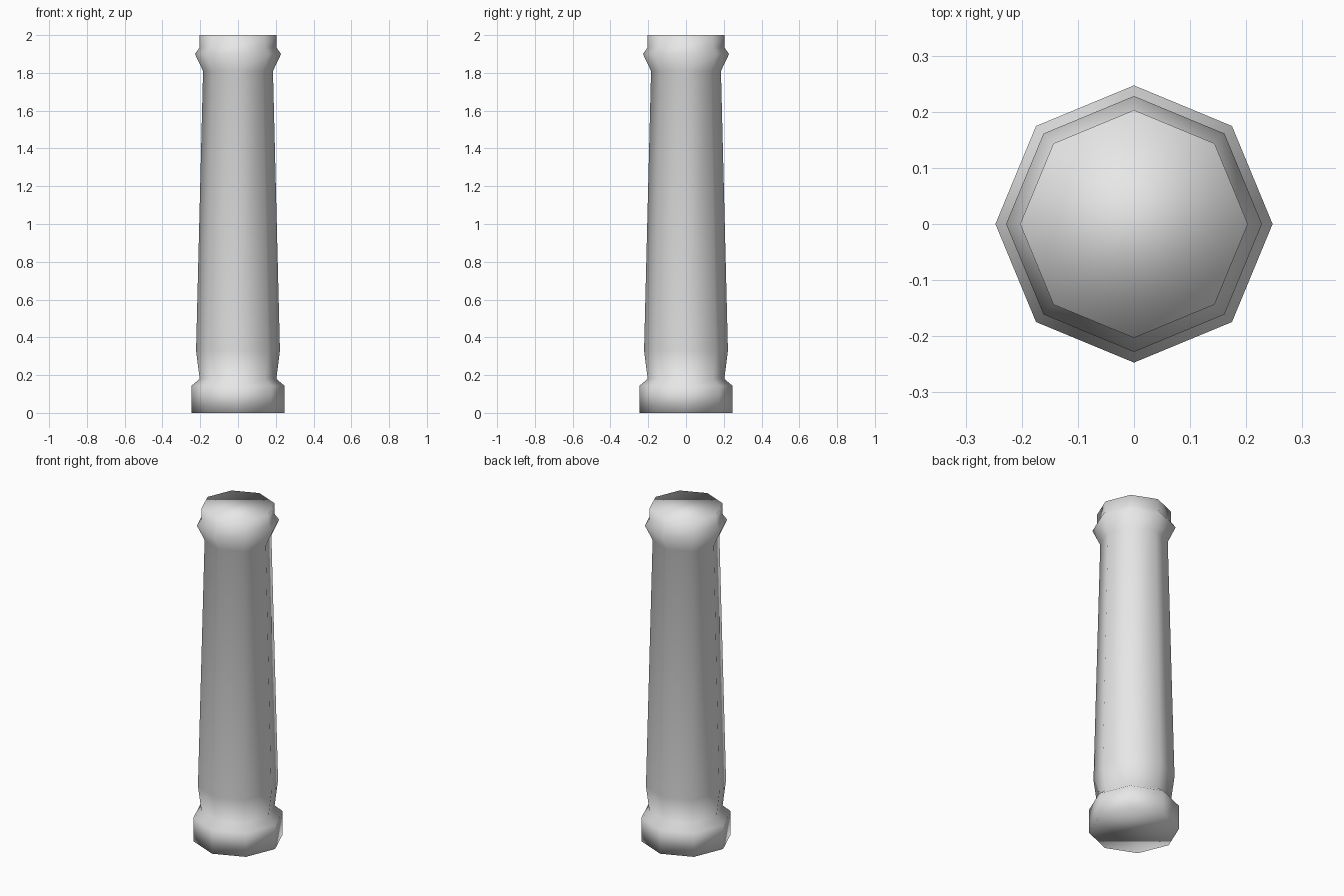
import bpy, bmesh
from math import cos, sin, tau

cube = bpy.data.objects.get("Cube")
if cube:
    bpy.data.objects.remove(cube, do_unlink=True)

SIDES = 8

# Plain stone colour
stone = bpy.data.materials.new("light_grey_stone")
stone.use_nodes = True
colour = (0.8, 0.8, 0.8, 1)
stone.diffuse_color = colour
stone.node_tree.nodes["Principled BSDF"].inputs["Base Color"].default_value = colour

# Column profile from foot to top: (radius, height)
profile = [
    (0.247, 0), (0.247, 0.143),        # base block
    (0.203, 0.18), (0.222, 0.33),      # neck and swelling
    (0.185, 1.81),                     # tapered shaft
    (0.228, 1.9), (0.203, 1.935),      # collar
    (0.203, 2),                        # top block
]

# Eight-sided column, closed at both ends
bm = bmesh.new()
rings = [[bm.verts.new((r * cos(tau * i / SIDES), r * sin(tau * i / SIDES), z))
          for i in range(SIDES)] for r, z in profile]
for low, high in zip(rings, rings[1:]):
    for i in range(SIDES):
        j = (i + 1) % SIDES
        bm.faces.new((low[i], low[j], high[j], high[i]))
bm.faces.new(rings[0][::-1])
bm.faces.new(rings[-1])
for face in bm.faces:
    face.smooth = True

mesh = bpy.data.meshes.new("column")
bm.to_mesh(mesh)
bm.free()
mesh.materials.append(stone)
column = bpy.data.objects.new("column", mesh)
bpy.context.collection.objects.link(column)
